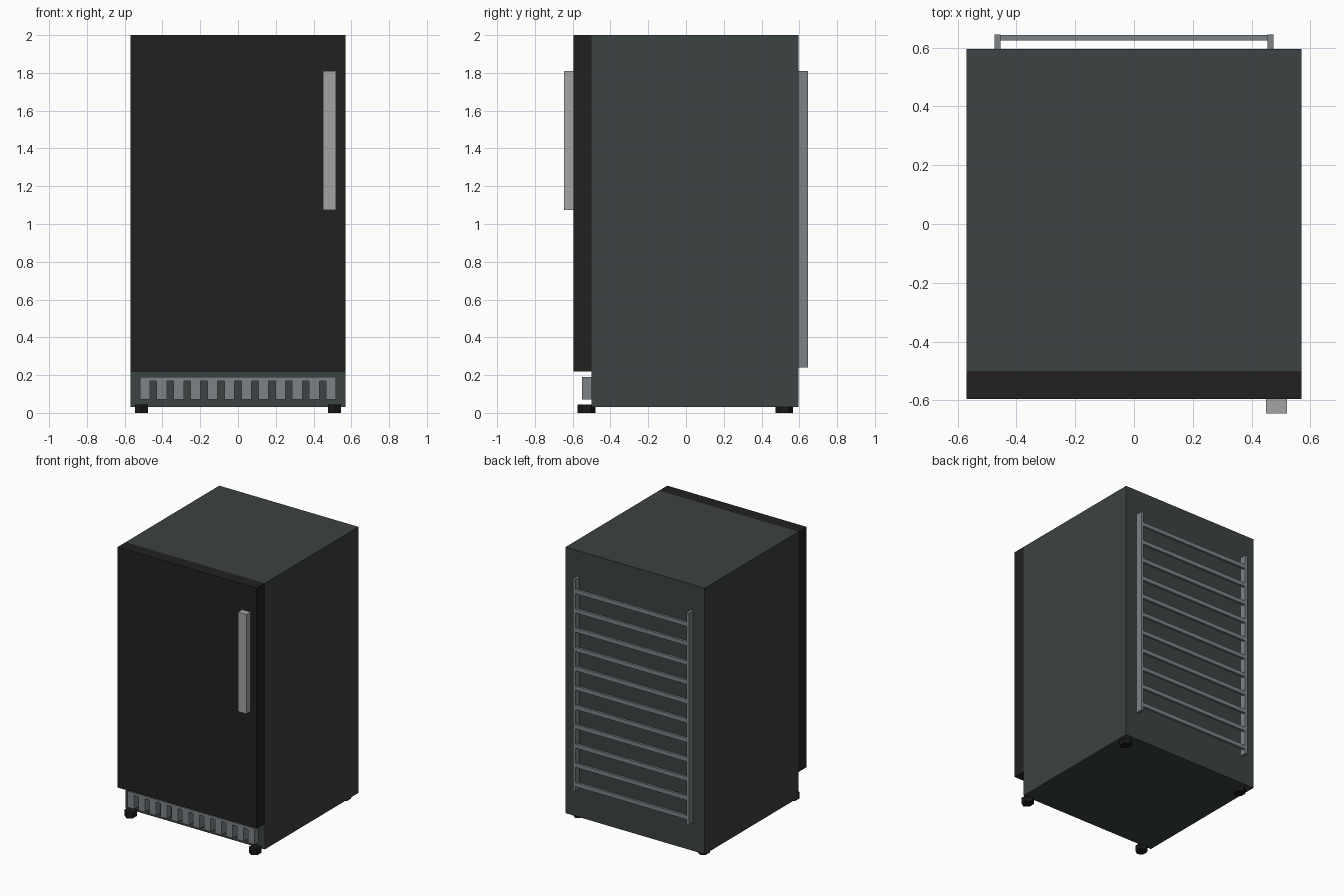
import bpy
import bmesh
from math import cos, sin, radians

cube = bpy.data.objects.get("Cube")
if cube:
    bpy.data.objects.remove(cube, do_unlink=True)


def material(name, color):
    mat = bpy.data.materials.new(name)
    mat.use_nodes = True
    mat.diffuse_color = (*color, 1)
    mat.node_tree.nodes["Principled BSDF"].inputs["Base Color"].default_value = (*color, 1)
    return mat


def finish(name, bm, mat):
    bmesh.ops.recalc_face_normals(bm, faces=bm.faces)
    mesh = bpy.data.meshes.new(name)
    bm.to_mesh(mesh)
    bm.free()
    mesh.materials.append(mat)
    obj = bpy.data.objects.new(name, mesh)
    bpy.context.collection.objects.link(obj)
    return obj


def add_box(bm, xs, ys, zs):
    """Add a box given its (low, high) extents on each axis."""
    verts = bmesh.ops.create_cube(bm, size=1)["verts"]
    for v in verts:
        v.co = [(lo + hi) / 2 + c * (hi - lo) for c, (lo, hi) in zip(v.co, (xs, ys, zs))]


def box(name, xs, ys, zs, mat):
    bm = bmesh.new()
    add_box(bm, xs, ys, zs)
    return finish(name, bm, mat)


def prism(bm, outline, axis_vector):
    face = bm.faces.new([bm.verts.new(p) for p in outline])
    grown = bmesh.ops.extrude_face_region(bm, geom=[face])["geom"]
    bmesh.ops.translate(bm, vec=axis_vector,
                        verts=[g for g in grown if isinstance(g, bmesh.types.BMVert)])


slate = material("slate grey", (0.045, 0.054, 0.054))
black = material("door black", (0.0155, 0.0155, 0.0155))
silver = material("handle silver", (0.37, 0.37, 0.37))
steel = material("vent steel", (0.205, 0.225, 0.235))
rubber = material("foot black", (0.010, 0.010, 0.010))

# Cabinet, door and handle
W = 0.57
box("cabinet", (-W, W), (-0.5, 0.595), (0.03, 2), slate)
box("door", (-W, W), (-0.595, -0.5), (0.22, 2), black)
box("door_handle", (0.45, 0.52), (-0.645, -0.595), (1.075, 1.81), silver)

# Kick vent: a comb of teeth hanging from a top rail
bm = bmesh.new()
teeth, slot = 12, 0.036
tooth = (1.04 - slot * (teeth - 1)) / teeth
outline = [(0.52, -0.55, 0.19), (-0.52, -0.55, 0.19)]
for i in range(teeth):
    x = -0.52 + i * (tooth + slot)
    ends = [(x, 0.17), (x, 0.07), (x + tooth, 0.07), (x + tooth, 0.17)]
    if i == 0:
        ends = ends[1:]
    if i == teeth - 1:
        ends = ends[:3]
    outline += [(px, -0.55, pz) for px, pz in ends]
prism(bm, outline, (0, 0.05, 0))
finish("kick_vent", bm, steel)

# Rear condenser: two posts joined by horizontal bars
bm = bmesh.new()
for side in (-1, 1):
    add_box(bm, sorted((side * 0.455, side * 0.475)), (0.595, 0.645), (0.24, 1.81))
finish("condenser_posts", bm, steel)

bm = bmesh.new()
for i in range(11):
    z = 0.29 + i * 0.143
    add_box(bm, (-0.455, 0.455), (0.625, 0.643), (z - 0.015, z + 0.015))
finish("condenser_bars", bm, steel)

# Four six-sided feet
for side, x in (("right", -0.51), ("left", 0.51)):
    for end, y in (("front", -0.527), ("back", 0.52)):
        bm = bmesh.new()
        ring = [radians(90 + 60 * i) for i in range(6)]
        prism(bm, [(x + 0.04 * cos(a), y + 0.047 * sin(a), 0) for a in ring], (0, 0, 0.045))
        finish(f"{end}_{side}_foot", bm, rubber)
